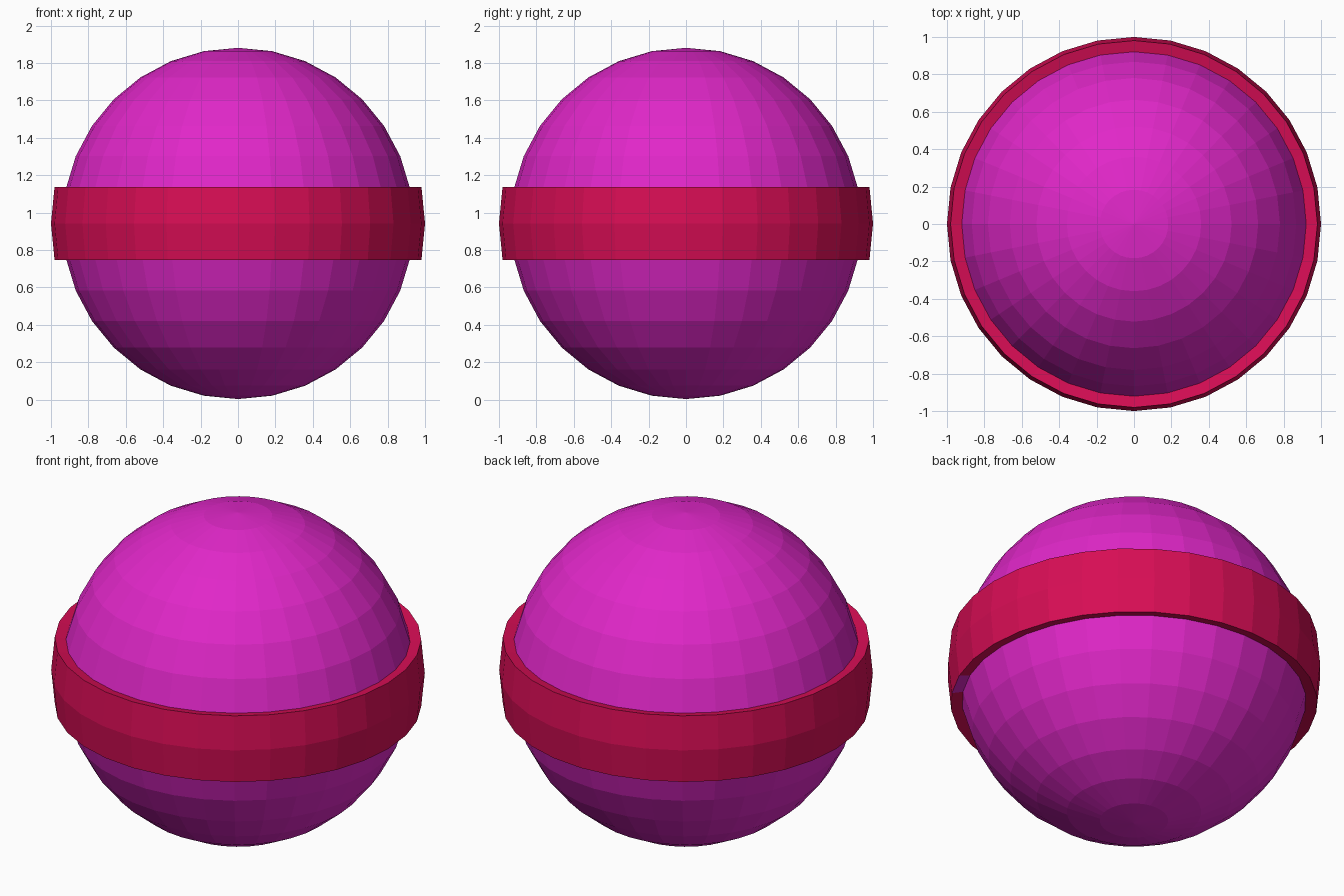
import bpy, bmesh, math
from mathutils import Vector

if "Cube" in bpy.data.objects:
    bpy.data.objects.remove(bpy.data.objects["Cube"])

R_BALL, R_BAND, CENTRE_Z = 0.939, 1.0, 0.942


def material(name, rgb):
    m = bpy.data.materials.new(name)
    m.diffuse_color = (*rgb, 1)
    m.use_nodes = True
    m.node_tree.nodes["Principled BSDF"].inputs["Base Color"].default_value = m.diffuse_color
    return m


bm = bmesh.new()
# Faceted ball: 32 segments, 16 rings
bmesh.ops.create_uvsphere(bm, u_segments=32, v_segments=16, radius=R_BALL)

# Raised band: the two face rows either side of the equator, pushed outwards
rows = [f for f in bm.faces if abs(f.calc_center_median().z) < 0.15]
res = bmesh.ops.extrude_face_region(bm, geom=rows)
new_verts = [g for g in res["geom"] if isinstance(g, bmesh.types.BMVert)]
bmesh.ops.delete(bm, geom=[f for f in rows if f.is_valid], context="FACES")
for v in new_verts:
    v.co *= R_BAND / R_BALL
bmesh.ops.delete(bm, geom=[v for v in bm.verts if not v.link_faces], context="VERTS")
bmesh.ops.recalc_face_normals(bm, faces=bm.faces)

# Band faces are red; one face of its lower rim keeps the ball colour
for f in bm.faces:
    c = f.calc_center_median()
    f.smooth = False
    f.material_index = int(abs(c.z) < 0.2)
    is_rim = abs(c.z) > 0.15
    if is_rim and -0.2 < c.z < 0 and abs(math.degrees(math.atan2(c.y, c.x)) + 28.1) < 3:
        f.material_index = 0

bmesh.ops.translate(bm, verts=bm.verts, vec=Vector((0, 0, CENTRE_Z)))
mesh = bpy.data.meshes.new("banded_ball")
bm.to_mesh(mesh)
bm.free()
mesh.materials.append(material("magenta", (0.75, 0.02, 0.58)))
mesh.materials.append(material("crimson", (0.68, 0.004, 0.09)))
ball = bpy.data.objects.new("banded_ball", mesh)
bpy.context.collection.objects.link(ball)
